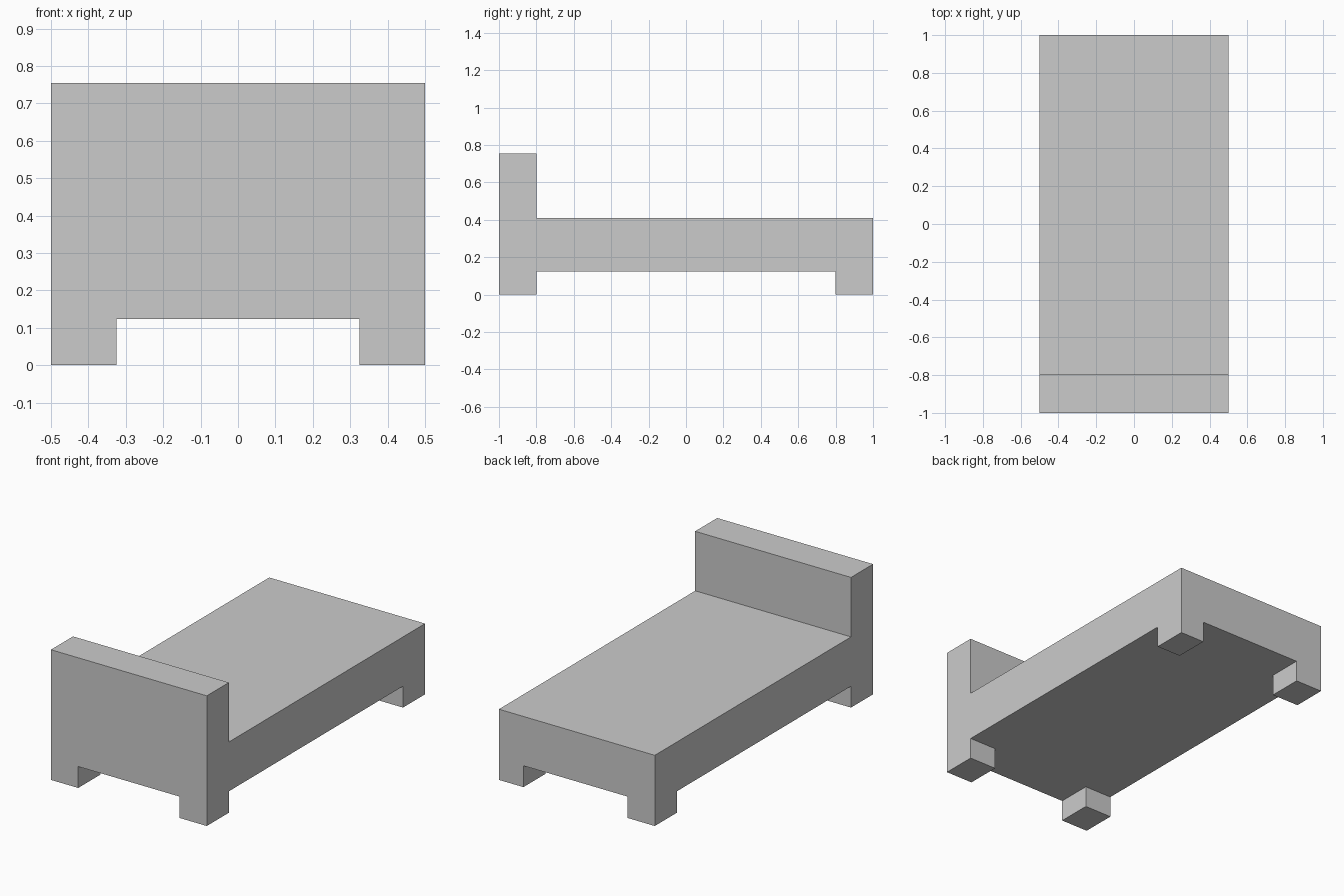
import bpy
import bmesh
from mathutils import Matrix, Vector

cube = bpy.data.objects.get("Cube")
if cube:
    bpy.data.objects.remove(cube, do_unlink=True)

# One plain grey for the whole bed
GREY = (0.6, 0.6, 0.6, 1)
grey = bpy.data.materials.new("plain_grey")
grey.use_nodes = True
grey.diffuse_color = GREY
grey.node_tree.nodes["Principled BSDF"].inputs["Base Color"].default_value = GREY


def box(name, low, high):
    """Axis-aligned box between two opposite corners."""
    low, high = Vector(low), Vector(high)
    bm = bmesh.new()
    bmesh.ops.create_cube(
        bm, size=1,
        matrix=Matrix.Translation((low + high) / 2) @ Matrix.Diagonal((*(high - low), 1)))
    mesh = bpy.data.meshes.new(name)
    bm.to_mesh(mesh)
    bm.free()
    mesh.materials.append(grey)
    obj = bpy.data.objects.new(name, mesh)
    bpy.context.collection.objects.link(obj)
    return obj


HALF_W, HALF_L = 0.5, 1.0
UNDERSIDE, BED_TOP, HEAD_TOP = 0.124, 0.41, 0.755
DEPTH = 0.202                      # shared by headboard and legs
head_back = -HALF_L + DEPTH

# Mattress block and the taller headboard at the front end
box("bed_base", (-HALF_W, head_back, UNDERSIDE), (HALF_W, HALF_L, BED_TOP))
box("headboard", (-HALF_W, -HALF_L, UNDERSIDE), (HALF_W, head_back, HEAD_TOP))

# Four corner legs; the back left one is slightly narrower
for end, y in (("front", -HALF_L), ("back", HALF_L - DEPTH)):
    for side, sign in (("left", 1), ("right", -1)):
        width = 0.157 if (end, side) == ("back", "left") else 0.175
        x0, x1 = sorted((sign * HALF_W, sign * (HALF_W - width)))
        box(f"{end}_{side}_leg", (x0, y, 0), (x1, y + DEPTH, UNDERSIDE))
